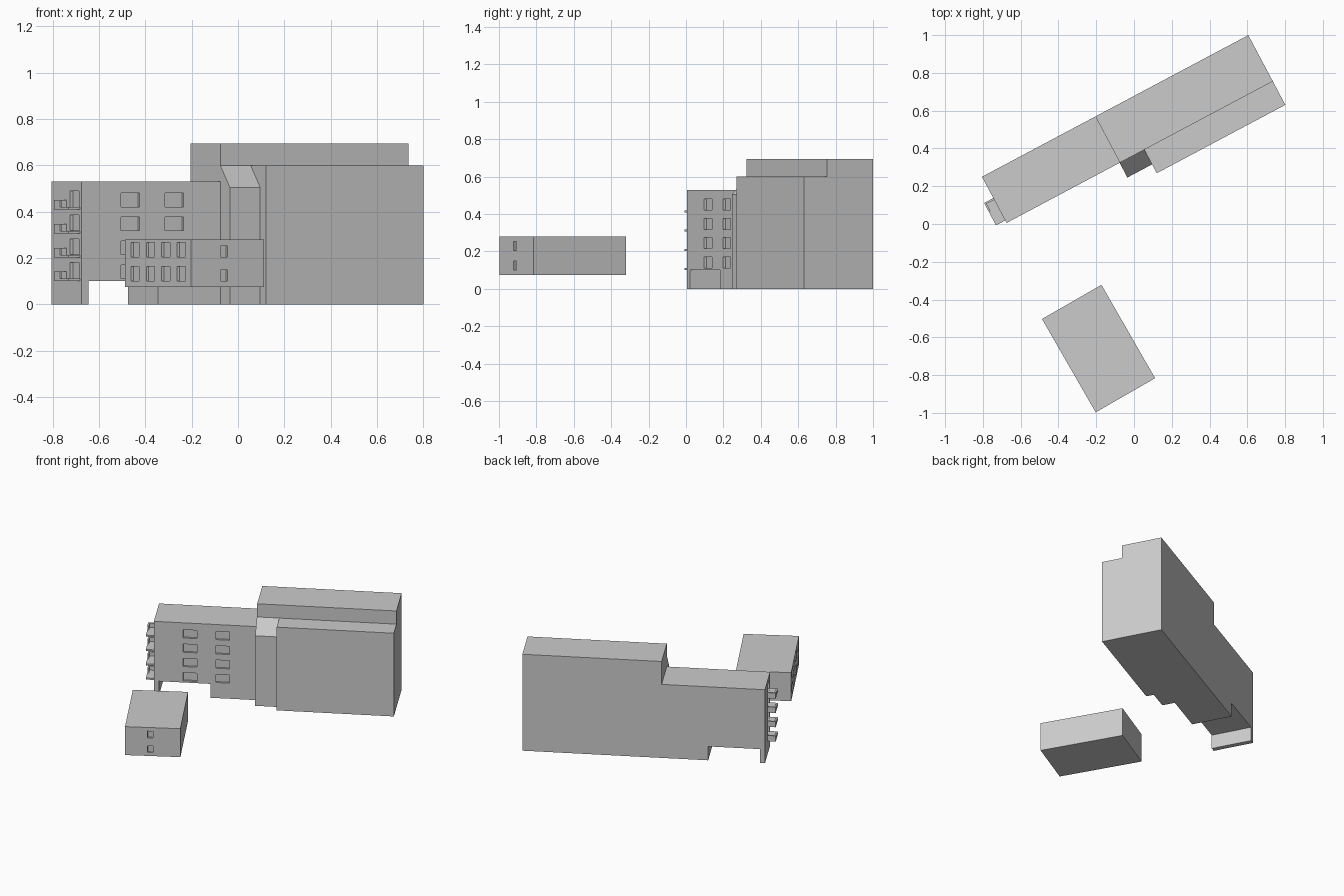
import bpy, bmesh
from math import radians
from mathutils import Matrix

if "Cube" in bpy.data.objects:
    bpy.data.objects.remove(bpy.data.objects["Cube"], do_unlink=True)

# One pale grey for everything
grey = bpy.data.materials.new("pale_grey")
grey.use_nodes = True
colour = (0.6, 0.6, 0.6, 1)
grey.diffuse_color = colour
grey.node_tree.nodes["Principled BSDF"].inputs["Base Color"].default_value = colour

# Site frames: x runs along the building, y runs back from the origin corner
MAIN = Matrix.Translation((-0.805, 0.25, 0)) @ Matrix.Rotation(radians(28), 4, "Z")
ANNEX = Matrix.Translation((-0.487, -0.503, 0)) @ Matrix.Rotation(radians(29.9), 4, "Z")


def add_boxes(bm, boxes):
    """Boxes given as along range, forward range, height range."""
    for (a0, a1), (b0, b1), (z0, z1) in boxes:
        m = Matrix.Translation(((a0 + a1) / 2, -(b0 + b1) / 2, (z0 + z1) / 2))
        m = m @ Matrix.Diagonal((a1 - a0, b1 - b0, z1 - z0, 1))
        bmesh.ops.create_cube(bm, size=1, matrix=m)


def make(name, frame, boxes, shape=None):
    bm = bmesh.new()
    add_boxes(bm, boxes)
    if shape:
        shape(bm)
    bm.transform(frame)
    mesh = bpy.data.meshes.new(name)
    bm.to_mesh(mesh)
    bm.free()
    mesh.materials.append(grey)
    ob = bpy.data.objects.new(name, mesh)
    bpy.context.collection.objects.link(ob)
    return ob


def cut(ob, frame, boxes):
    """Carve recesses, then remove the helper."""
    cutter = make("recess_cutter", frame, boxes)
    cutter.hide_render = True
    mod = ob.modifiers.new("recesses", "BOOLEAN")
    mod.operation = "DIFFERENCE"
    mod.solver = "EXACT"
    mod.object = cutter
    bpy.context.view_layer.objects.active = ob
    bpy.ops.object.modifier_apply(modifier=mod.name)
    bpy.data.objects.remove(cutter, do_unlink=True)


DEPTH = 0.277      # depth of the main range
STEP = 0.151       # start of the front block beyond the stair bay
WING = 0.68        # length of the low wing
LENGTH = 1.597
floors = [0.105 + 0.103 * i for i in range(4)]

# Low wing with an open passage underneath, leaving an end pier
wing = make("low_wing", MAIN, [((0, WING), (0, DEPTH), (0, 0.53))])
recesses = [((0.034, 0.374), (-0.1, 0.4), (-0.1, 0.1))]
for z in floors:
    for a in (0.193, 0.408):
        recesses.append(((a, a + 0.09), (DEPTH - 0.015, 0.3), (z + 0.007, z + 0.066)))
    recesses.append(((-0.1, 0.015), (0.17, 0.255), (z + 0.007, z + 0.075)))
cut(wing, MAIN, recesses)

# Tall range and its lower front block
make("tall_range", MAIN, [((WING, LENGTH), (0, DEPTH), (0, 0.695))])
make("front_block", MAIN, [((WING + STEP - 0.005, LENGTH), (DEPTH, 0.418), (0, 0.6))])


# Stair bay with a sloping roof
def slope_roof(bm):
    for v in bm.verts:
        if v.co.z > 0.5 and v.co.y < -0.3:
            v.co.z = 0.505


make("stair_bay", MAIN, [((WING - 0.002, WING + STEP), (DEPTH, 0.365), (0, 0.6))], slope_roof)

# End balconies: floor slab, outer parapet and side parapet
for i, z in enumerate(floors):
    make("balcony_%d" % (i + 1), MAIN, [
        ((-0.055, 0), (0.128, 0.262), (z - 0.005, z + 0.006)),
        ((-0.055, -0.045), (0.128, 0.18), (z + 0.006, z + 0.036)),
        ((-0.045, 0), (0.128, 0.138), (z + 0.006, z + 0.036)),
    ])

# Raised annex with window recesses
WIDE, LONG = 0.363, 0.57
annex = make("annex", ANNEX, [((0, WIDE), (0, LONG), (0.075, 0.28))])
recesses = []
for z in (0.1, 0.205):
    for i in range(4):
        b = 0.05 + 0.133 * i
        recesses.append(((-0.1, 0.012), (b, b + 0.072), (z, z + 0.063)))
    recesses.append(((0.148, 0.182), (LONG - 0.012, LONG + 0.1), (z, z + 0.048)))
cut(annex, ANNEX, recesses)
